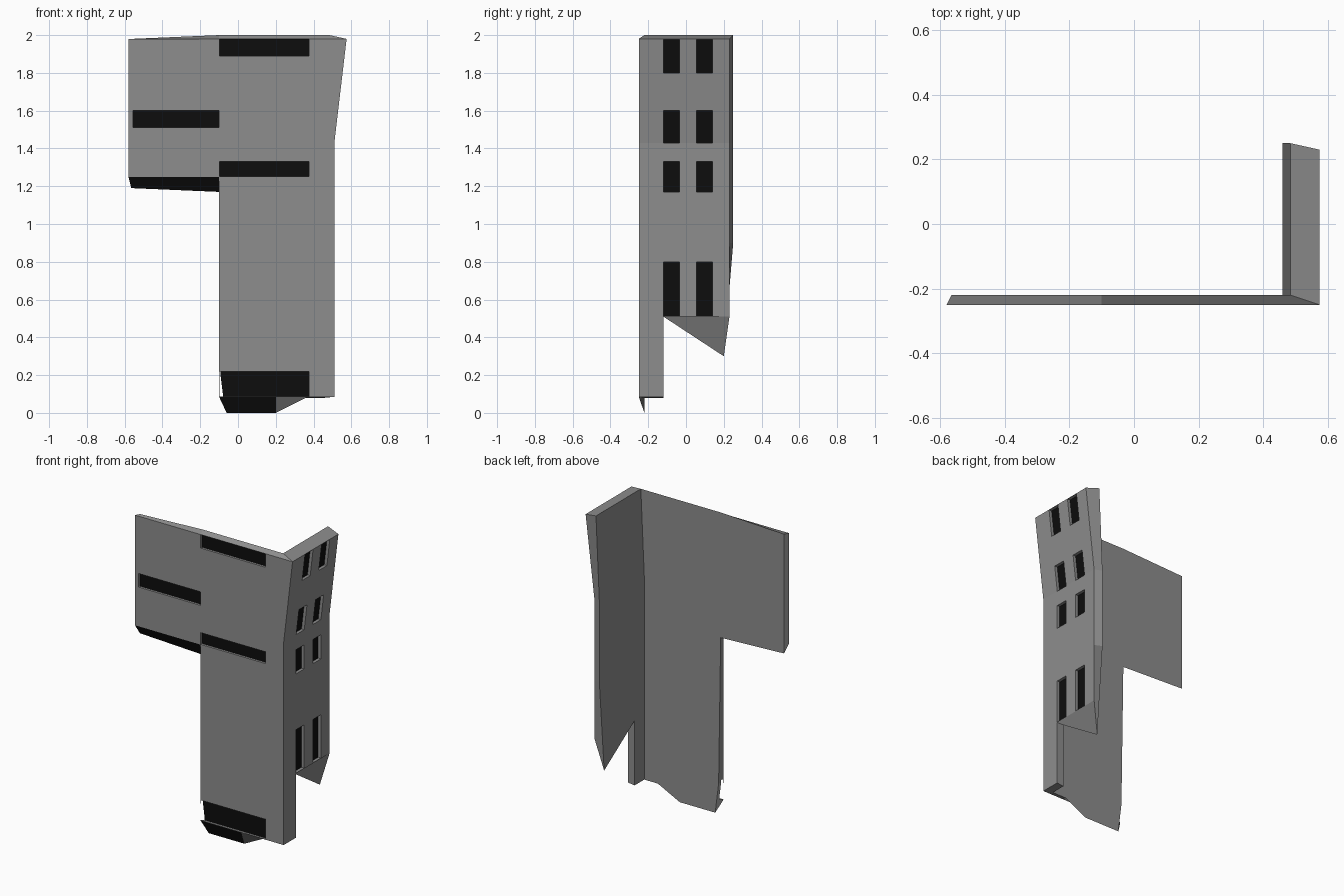
import bpy, bmesh

if "Cube" in bpy.data.objects:
    bpy.data.objects.remove(bpy.data.objects["Cube"])

Y_OUT, Y_IN, BEND = -0.25, -0.22, 1.43
FRONT_DEPTH, SIDE_DEPTH = 0.015, 0.02


def x_out(z):
    # outer side face leans outward above the bend
    return 0.51 + 0.065 * max(0, (z - BEND) / 0.55)


def x_in(z):
    return 0.46 + 0.025 * max(0, (z - BEND) / 0.57)


def material(name, value):
    m = bpy.data.materials.new(name)
    m.diffuse_color = (value, value, value, 1)
    m.use_nodes = True
    m.node_tree.nodes["Principled BSDF"].inputs["Base Color"].default_value = m.diffuse_color
    return m


def loft(bm, outer, inner, skip=0):
    """Two matching loops joined into a slab; the first 'skip' sides stay open."""
    a = [bm.verts.new(p) for p in outer]
    b = [bm.verts.new(p) for p in inner]
    bm.faces.new(a)
    bm.faces.new(b[::-1])
    n = len(a)
    for i in range(skip, n):
        j = (i + 1) % n
        bm.faces.new((a[j], a[i], b[i], b[j]))
    return a, b


def make_object(name, bm, mats=()):
    bmesh.ops.remove_doubles(bm, verts=bm.verts, dist=1e-4)
    bmesh.ops.recalc_face_normals(bm, faces=bm.faces)
    me = bpy.data.meshes.new(name)
    bm.to_mesh(me)
    bm.free()
    for m in mats:
        me.materials.append(m)
    ob = bpy.data.objects.new(name, me)
    bpy.context.collection.objects.link(ob)
    return ob


concrete = material("concrete_grey", 0.27)
dark = material("window_black", 0.004)

bm = bmesh.new()

# front wall: (x, z) outlines, starting down the shared corner
front_out = [(0.575, 1.98), (0.51, BEND), (0.51, 0.085), (0.36, 0.085),
             (0.2, 0.085), (-0.1, 0.085), (-0.1, 0.2), (-0.1, 1.25),
             (-0.58, 1.25), (-0.58, 1.98), (-0.1, 1.98)]
front_in = [(0.485, 2.0), (0.46, BEND), (0.46, 0.08), (0.36, 0.08),
            (0.2, 0), (-0.06, 0), (-0.085, 0.2), (-0.1, 1.17),
            (-0.565, 1.19), (-0.565, 1.98), (-0.1, 2.0)]
loft(bm, [(x, Y_OUT, z) for x, z in front_out],
     [(x, Y_IN, z) for x, z in front_in], skip=2)

# side wall: (y, z) outlines, starting down the same corner
side_out = [(Y_OUT, 1.98), (Y_OUT, BEND), (Y_OUT, 0.085), (-0.12, 0.085),
            (-0.12, 0.51), (0.23, 0.51), (0.23, 0.9), (0.23, BEND), (0.23, 1.98)]
side_in = [(Y_IN, 2.0), (Y_IN, BEND), (Y_IN, 0.08), (-0.12, 0.08),
           (-0.12, 0.51), (0.20, 0.30), (0.25, 0.9), (0.25, BEND), (0.25, 2.0)]
for ring in loft(bm, [(x_out(z), y, z) for y, z in side_out],
                 [(x_in(z), y, z) for y, z in side_in], skip=2):
    bmesh.ops.connect_verts(bm, verts=[ring[1], ring[7]])
wall = make_object("corner_wall", bm, (concrete, dark))

# window recess cutters
bm = bmesh.new()
for x0, x1, z0, z1 in [(-0.099, 0.375, 1.89, 1.979), (-0.555, -0.1, 1.51, 1.6),
                       (-0.099, 0.375, 1.252, 1.33), (-0.099, 0.375, 0.087, 0.22)]:
    loop = [(x0, z0), (x1, z0), (x1, z1), (x0, z1)]
    loft(bm, [(x, Y_OUT - 0.02, z) for x, z in loop],
         [(x, Y_OUT + FRONT_DEPTH, z) for x, z in loop])
for z0, z1 in [(1.8, 1.978), (BEND, 1.6), (1.17, 1.33), (0.513, 0.8)]:
    for y0, y1 in [(-0.119, -0.035), (0.055, 0.14)]:
        loop = [(y0, z0), (y1, z0), (y1, z1), (y0, z1)]
        loft(bm, [(x_out(z) + 0.02, y, z) for y, z in loop],
             [(x_out(z) - SIDE_DEPTH, y, z) for y, z in loop])
cutter = make_object("window_cutter", bm)
cutter.hide_render = True

cut = wall.modifiers.new("windows", 'BOOLEAN')
cut.operation, cut.solver, cut.object = 'DIFFERENCE', 'EXACT', cutter
bpy.context.view_layer.objects.active = wall
wall.select_set(True)
bpy.ops.object.modifier_apply(modifier=cut.name)
bpy.data.objects.remove(cutter)

# recess floors become dark glass
for f in wall.data.polygons:
    c, n = f.center, f.normal
    front = n.y < -0.9 and abs(c.y - Y_OUT - FRONT_DEPTH) < 1e-3
    side = n.x > 0.9 and abs(c.x - x_out(c.z) + SIDE_DEPTH) < 1e-3
    f.material_index = 1 if front or side else 0
    f.use_smooth = False
